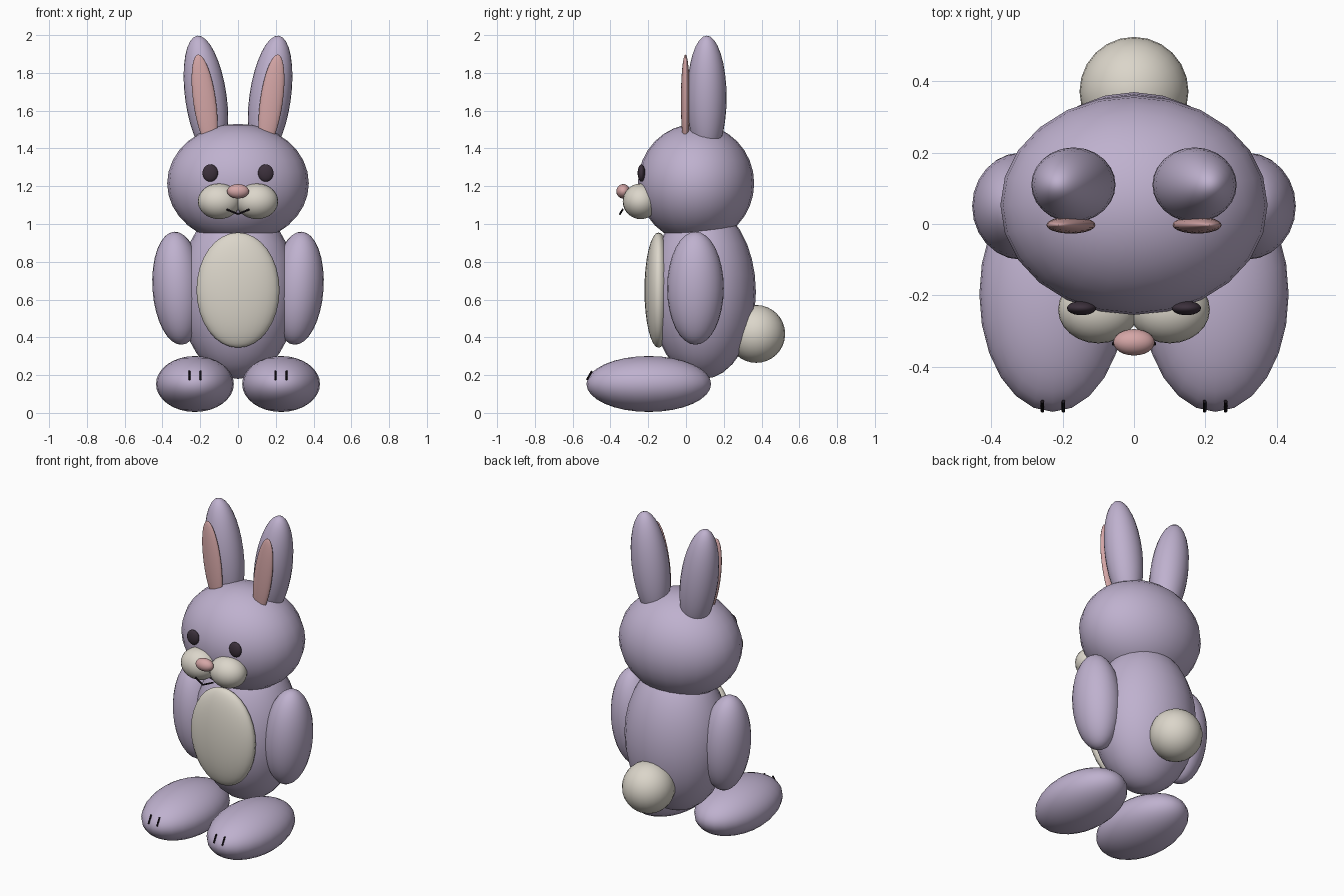
import bpy
from math import radians
from mathutils import Vector

cube = bpy.data.objects.get("Cube")
if cube:
    bpy.data.objects.remove(cube, do_unlink=True)


def material(name, rgb):
    m = bpy.data.materials.new(name)
    m.use_nodes = True
    m.diffuse_color = (*rgb, 1)
    node = next(n for n in m.node_tree.nodes if n.type == 'BSDF_PRINCIPLED')
    node.inputs["Base Color"].default_value = (*rgb, 1)
    return m


FUR = material("lavender fur", (0.52, 0.44, 0.62))
CREAM = material("cream fur", (0.71, 0.67, 0.59))
PINK = material("pink", (0.66, 0.38, 0.38))
DARK = material("dark plum", (0.045, 0.03, 0.045))
BLACK = material("black thread", (0.012, 0.008, 0.012))

SIDES = (("left", 1), ("right", -1))


def ellipsoid(name, mat, center, radii, tilt=0):
    """Smooth ellipsoid; a positive tilt leans its top towards +x."""
    bpy.ops.mesh.primitive_uv_sphere_add(segments=24, ring_count=16, location=center,
                                         rotation=(0, radians(tilt), 0))
    ob = bpy.context.object
    ob.name = name
    ob.scale = radii
    ob.data.materials.append(mat)
    bpy.ops.object.shade_smooth()
    return ob


def pair(name, mat, center, radii, tilt=0):
    x, y, z = center
    for side, s in SIDES:
        ellipsoid(f"{side}_{name}", mat, (s * x, y, z), radii, s * tilt)


def stitch(name, start, end, radius=0.005):
    """Thin rod between two points."""
    a, b = Vector(start), Vector(end)
    bpy.ops.mesh.primitive_cylinder_add(vertices=8, radius=radius, depth=(b - a).length,
                                        location=(a + b) / 2)
    ob = bpy.context.object
    ob.name = name
    ob.rotation_euler = (b - a).to_track_quat('Z', 'Y').to_euler()
    ob.data.materials.append(BLACK)
    bpy.ops.object.shade_smooth_by_angle()


# Torso, head and tail
ellipsoid("body", FUR, (0, 0.09, 0.64), (0.31, 0.28, 0.46))
ellipsoid("belly", CREAM, (0, -0.145, 0.65), (0.22, 0.075, 0.305))
ellipsoid("head", FUR, (0, 0.053, 1.215), (0.375, 0.308, 0.315))
ellipsoid("tail", CREAM, (0, 0.372, 0.418), (0.153, 0.153, 0.153))

# Limbs
pair("arm", FUR, (0.318, 0.05, 0.66), (0.135, 0.15, 0.3), 4)
pair("foot", FUR, (0.228, -0.197, 0.153), (0.206, 0.33, 0.148))

# Ears
pair("ear", FUR, (0.17, 0.11, 1.67), (0.11, 0.105, 0.33), 8)
pair("inner_ear", PINK, (0.177, -0.003, 1.65), (0.06, 0.024, 0.25), 8)

# Face
pair("eye", DARK, (0.147, -0.236, 1.27), (0.041, 0.02, 0.046))
pair("muzzle", CREAM, (0.1, -0.24, 1.12), (0.113, 0.095, 0.094))
ellipsoid("nose", PINK, (0, -0.332, 1.173), (0.058, 0.037, 0.038))

# Mouth and toe lines
for side, s in SIDES:
    stitch(f"{side}_mouth_line", (0, -0.35, 1.053), (s * 0.06, -0.335, 1.077))
    for toe, x in (("inner", 0.198), ("outer", 0.257)):
        stitch(f"{side}_{toe}_toe_line", (s * x, -0.525, 0.175), (s * x, -0.498, 0.222))
